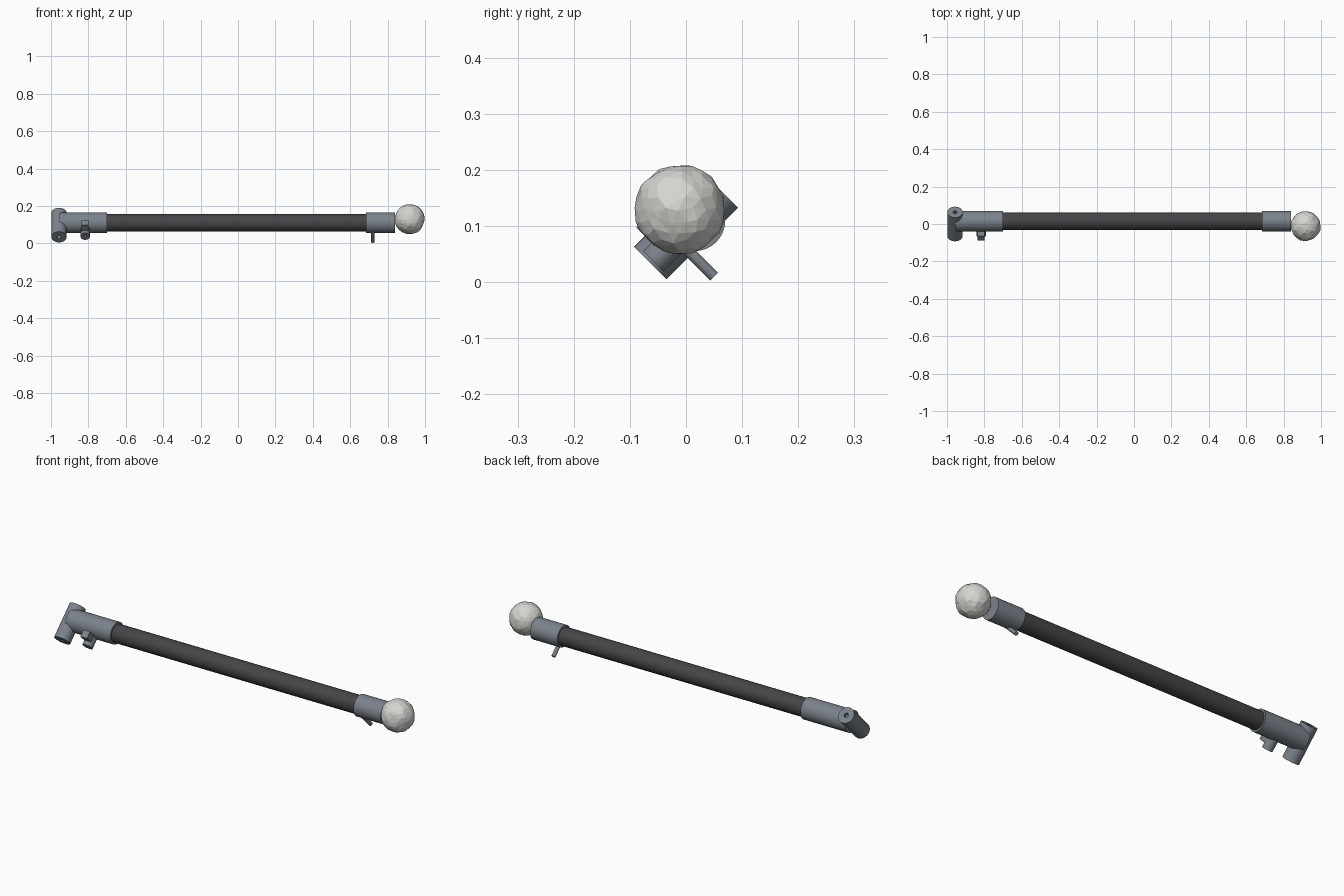
import bpy, bmesh, math, random
from mathutils import Vector, Matrix

cube = bpy.data.objects.get("Cube")
if cube:
    bpy.data.objects.remove(cube, do_unlink=True)


def material(name, rgb):
    m = bpy.data.materials.new(name)
    m.use_nodes = True
    m.diffuse_color = (*rgb, 1)
    m.node_tree.nodes["Principled BSDF"].inputs["Base Color"].default_value = (*rgb, 1)
    return m


steel = material("steel grey", (0.2, 0.225, 0.26))
dark = material("dark grip", (0.06, 0.06, 0.065))
stone = material("pale stone", (0.66, 0.66, 0.63))

AXIS = Vector((0, 0.015, 0.11))          # centre line of the shaft
X = Vector((1, 0, 0))
DIAG = Vector((0, 1, 1)).normalized()    # tilt of the cross tube and button
SIDE = Vector((0, 1, -1)).normalized()   # square to the tilt


def finish(bm, name, mat, smooth=True):
    bmesh.ops.recalc_face_normals(bm, faces=bm.faces)
    me = bpy.data.meshes.new(name)
    bm.to_mesh(me)
    bm.free()
    me.materials.append(mat)
    ob = bpy.data.objects.new(name, me)
    bpy.context.collection.objects.link(ob)
    if smooth:
        bpy.ops.object.select_all(action="DESELECT")
        ob.select_set(True)
        bpy.context.view_layer.objects.active = ob
        bpy.ops.object.shade_smooth_by_angle(angle=math.radians(30))
    return ob


def lathe(name, origin, direction, profile, mat, sides=32, smooth=True):
    """Turn (distance, radius) pairs around a direction; both ends are capped."""
    bm = bmesh.new()
    place = Matrix.Translation(origin) @ direction.to_track_quat("Z", "Y").to_matrix().to_4x4()
    rings = []
    for t, r in profile:
        angles = [math.tau * i / sides for i in range(sides)]
        rings.append([bm.verts.new(place @ Vector((r * math.cos(a), r * math.sin(a), t)))
                      for a in angles])
    for low, high in zip(rings, rings[1:]):
        for i in range(sides):
            j = (i + 1) % sides
            bm.faces.new((low[i], low[j], high[j], high[i]))
    bm.faces.new(rings[0])
    bm.faces.new(rings[-1])
    return finish(bm, name, mat, smooth)


# Shaft and its two end sleeves
lathe("shaft", AXIS, X, [(-0.75, 0.046), (0.75, 0.046)], dark, 24, False)
lathe("right_sleeve", AXIS, X, [(-0.957, 0.055), (-0.7, 0.055)], steel)
lathe("left_sleeve", AXIS, X, [(0.685, 0.055), (0.84, 0.055)], steel)

# Cross tube with a blind bore in each end
half, depth = 0.09, 0.03
bored = [(depth - half, 0.011), (-half, 0.011), (-half, 0.041)]
bored += [(-t, r) for t, r in reversed(bored)]
lathe("cross_tube", Vector((-0.957, 0, 0.0975)), DIAG, bored, steel)

# Button stem with a small bore in its tip
stem = AXIS + X * -0.817
lathe("button_stem", stem, -DIAG,
      [(0, 0.026), (0.103, 0.026), (0.103, 0.008), (0.085, 0.008)], steel, 24)

# Square tab standing off the stem
bm = bmesh.new()
turn = Matrix((X, SIDE, DIAG)).transposed().to_4x4()
spot = stem - DIAG * 0.065 - SIDE * 0.032
bmesh.ops.create_cube(bm, size=1, matrix=Matrix.Translation(spot) @ turn
                      @ Matrix.Diagonal((0.038, 0.064, 0.035, 1)))
finish(bm, "button_tab", steel, False)

# Thin pin off the side of the left sleeve
lathe("sleeve_pin", AXIS + X * 0.72 - DIAG * 0.046, SIDE,
      [(0, 0.01), (0.096, 0.01)], steel, 12, False)

# Rough faceted knob
random.seed(4)
bm = bmesh.new()
bmesh.ops.create_icosphere(bm, subdivisions=3, radius=0.081)
for v in bm.verts:
    slide = Vector([random.uniform(-1, 1) for _ in range(3)]) * 0.005
    length = 0.081 * random.uniform(0.965, 1.015)
    v.co = (v.co + slide).normalized() * length
bmesh.ops.translate(bm, verts=bm.verts, vec=(0.918, -0.011, 0.129))
finish(bm, "stone_knob", stone, False)
